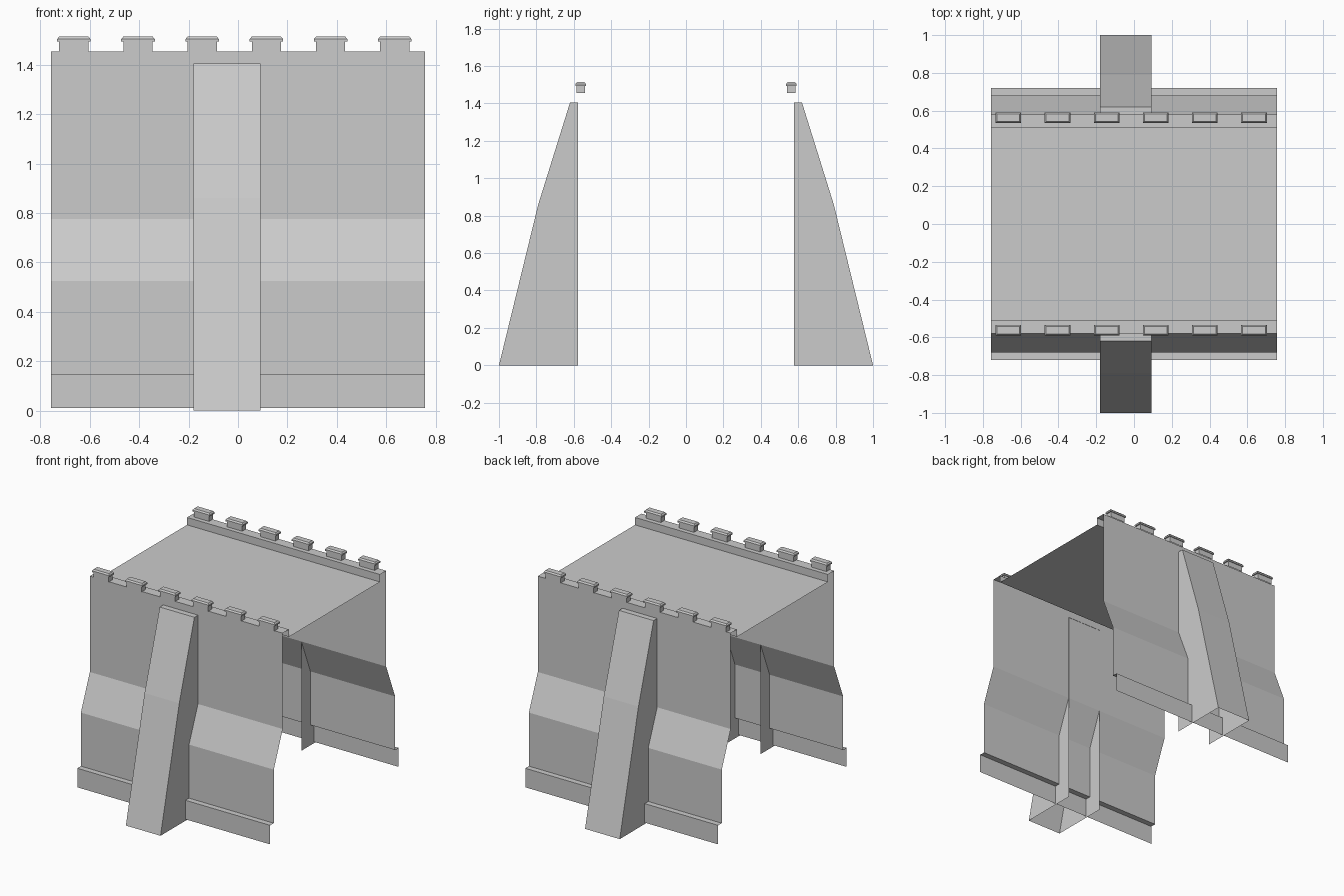
import bpy, bmesh

if "Cube" in bpy.data.objects:
    bpy.data.objects.remove(bpy.data.objects["Cube"])

def make(name, bm):
    bmesh.ops.remove_doubles(bm, verts=bm.verts, dist=1e-5)
    me = bpy.data.meshes.new(name)
    bm.to_mesh(me)
    bm.free()
    ob = bpy.data.objects.new(name, me)
    bpy.context.collection.objects.link(ob)
    return ob

def mirror_y(ob):
    m = ob.modifiers.new("mirror", 'MIRROR')
    m.use_axis = (False, True, False)
    m.use_mirror_merge = True
    m.merge_threshold = 0.0005
    return ob

def sheet(bm, profile, x0, x1):
    """Extrude an open (y, z) profile along x."""
    a = [bm.verts.new((x0, y, z)) for y, z in profile]
    b = [bm.verts.new((x1, y, z)) for y, z in profile]
    for i in range(len(profile) - 1):
        bm.faces.new((a[i], b[i], b[i + 1], a[i + 1]))
    return a, b

def stack(bm, cx, cy, rings):
    """Rectangular rings (half x, half y, z) joined upward, capped on top."""
    prev = None
    for hx, hy, z in rings:
        ring = [bm.verts.new((cx + sx * hx, cy + sy * hy, z))
                for sx, sy in ((-1, -1), (1, -1), (1, 1), (-1, 1))]
        if prev:
            for i in range(4):
                j = (i + 1) % 4
                bm.faces.new((prev[i], prev[j], ring[j], ring[i]))
        prev = ring
    bm.faces.new(prev)

W = 0.757

# Wall, parapet and deck: one open sheet, mirrored to the back
bm = bmesh.new()
sheet(bm, [(-0.72, 0.01), (-0.72, 0.145), (-0.68, 0.145), (-0.68, 0.525),
           (-0.58, 0.775), (-0.58, 1.455), (-0.51, 1.455), (-0.51, 1.402),
           (0, 1.402)], -W, W)
mirror_y(make("wall_and_deck", bm))

# Sloping buttress, open at the back and underneath
bm = bmesh.new()
a, b = sheet(bm, [(-1.0, 0), (-0.79, 0.86), (-0.62, 1.405), (-0.578, 1.405)],
             -0.18, 0.092)
for x, side, flip in ((-0.18, a, False), (0.092, b, True)):
    loop = side + [bm.verts.new((x, -0.578, 0))]
    bm.faces.new(loop[::-1] if flip else loop)
mirror_y(make("buttress", bm))

# Merlons with bevelled cap stones
bm = bmesh.new()
for i in range(6):
    stack(bm, -0.665 + 0.26 * i, -0.563,
          [(0.059, 0.022, 1.455), (0.059, 0.022, 1.494), (0.068, 0.028, 1.494),
           (0.068, 0.028, 1.504), (0.060, 0.020, 1.514)])
mirror_y(make("merlons", bm))
